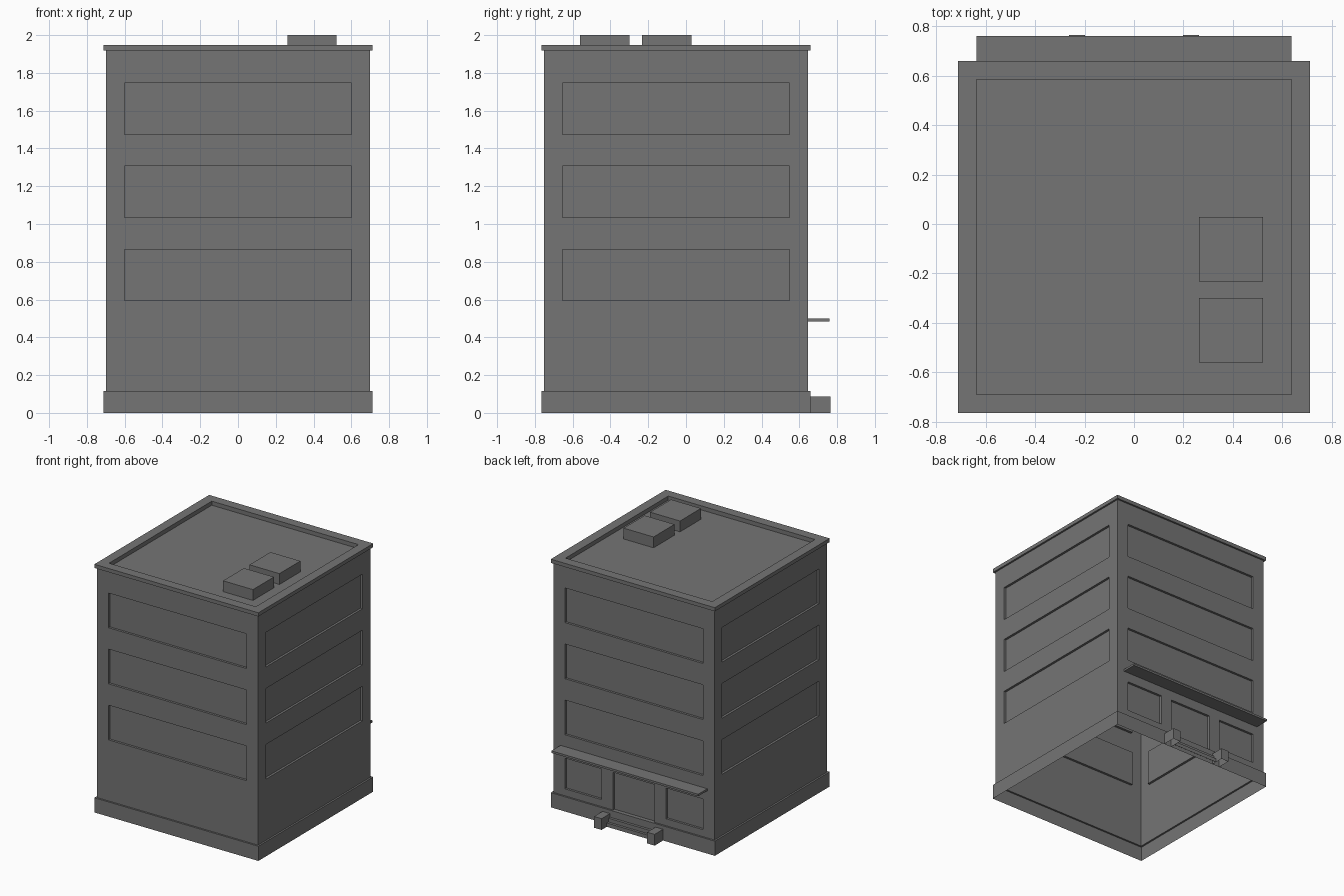
import bpy, bmesh
from mathutils import Matrix, Vector
from math import pi

if "Cube" in bpy.data.objects:
    bpy.data.objects.remove(bpy.data.objects["Cube"])

CY = -0.0525        # centre of the square tower in y
HALF = 0.698        # half width of the walls
RIM = 0.712         # half width of plinth and cornice
DEPTH = 0.018       # window recess
PLINTH, CORNICE, ROOF = 0.115, 1.918, 1.915

dark = bpy.data.materials.new("dark_grey")
dark.diffuse_color = (0.177, 0.177, 0.177, 1)
dark.use_nodes = True
dark.node_tree.nodes["Principled BSDF"].inputs["Base Color"].default_value = dark.diffuse_color


def finish(bm, name):
    me = bpy.data.meshes.new(name)
    bm.to_mesh(me)
    bm.free()
    me.materials.append(dark)
    ob = bpy.data.objects.new(name, me)
    bpy.context.collection.objects.link(ob)
    return ob


def box(name, x0, x1, y0, y1, z0, z1, open_bottom=False):
    bm = bmesh.new()
    bmesh.ops.create_cube(bm, size=1)
    for v in bm.verts:
        v.co = ((x0 + x1) / 2 + v.co.x * (x1 - x0),
                (y0 + y1) / 2 + v.co.y * (y1 - y0),
                (z0 + z1) / 2 + v.co.z * (z1 - z0))
    if open_bottom:
        bmesh.ops.delete(bm, geom=[f for f in bm.faces if f.normal.z < -0.5], context='FACES')
    return finish(bm, name)


def square_loft(name, profile, cap=False):
    """Loft square rings given as (half width, z), bottom to top."""
    bm = bmesh.new()
    rings = [[bm.verts.new((sx * h, CY + sy * h, z))
              for sx, sy in ((-1, -1), (1, -1), (1, 1), (-1, 1))] for h, z in profile]
    for a, b in zip(rings, rings[1:]):
        for i in range(4):
            j = (i + 1) % 4
            bm.faces.new((a[i], a[j], b[j], b[i]))
    if cap:
        bm.faces.new(rings[-1])
    return finish(bm, name)


def wall(name, angle, openings):
    """Thin wall with recessed panels; openings are (u0, u1, z0, z1)."""
    bm = bmesh.new()
    m = Matrix.Translation((0, CY, 0)) @ Matrix.Rotation(angle, 4, 'Z')

    def quad(*pts):
        bm.faces.new([bm.verts.new(m @ Vector((u, d - HALF, z))) for u, d, z in pts])

    us = sorted({-HALF, HALF, *(v for o in openings for v in o[:2])})
    zs = sorted({PLINTH, CORNICE, *(v for o in openings for v in o[2:])})
    for a, b in zip(us, us[1:]):
        for c, d in zip(zs, zs[1:]):
            u, z = (a + b) / 2, (c + d) / 2
            if not any(o[0] < u < o[1] and o[2] < z < o[3] for o in openings):
                quad((a, 0, c), (b, 0, c), (b, 0, d), (a, 0, d))
    for a, b, c, d in openings:
        rim = [(a, c), (b, c), (b, d), (a, d)]
        quad(*[(u, DEPTH, z) for u, z in rim])
        for (u, z), (p, q) in zip(rim, rim[1:] + rim[:1]):
            quad((u, 0, z), (p, 0, q), (p, DEPTH, q), (u, DEPTH, z))
    bmesh.ops.remove_doubles(bm, verts=bm.verts, dist=1e-5)
    bmesh.ops.dissolve_limit(bm, angle_limit=0.01, verts=bm.verts, edges=bm.edges)
    return finish(bm, name)


# Walls: three window bands on each side, shopfront and door at the back
bands = [(-0.6, 0.6, z, z + 0.272) for z in (0.594, 1.034, 1.474)]
ground = [(-0.6, -0.28, 0.17, 0.41), (0.28, 0.6, 0.17, 0.41), (-0.18, 0.18, PLINTH, 0.41)]
wall("front_wall", 0, bands)
wall("right_wall", pi / 2, bands)
wall("back_wall", pi, bands + ground)
wall("left_wall", -pi / 2, bands)

# Plinth and roof with parapet
square_loft("plinth", [(RIM, 0), (RIM, PLINTH), (HALF, PLINTH)])
square_loft("parapet_and_roof", [(HALF, CORNICE), (RIM, CORNICE), (RIM, 1.947),
                                 (0.637, 1.947), (0.637, ROOF)], cap=True)

# Rooftop units
for i, y in enumerate((-0.56, -0.232)):
    box(f"roof_unit_{i + 1}", 0.262, 0.522, y, y + 0.26, ROOF, 2.0)

# Entrance canopy, piers and steps
box("canopy", -0.637, 0.637, CY + HALF, 0.759, 0.485, 0.501)
for side, x in (("left", -0.263), ("right", 0.198)):
    box(f"{side}_step_pier", x, x + 0.065, CY + RIM, 0.7645, 0, 0.088, True)
box("lower_step", -0.198, 0.198, CY + RIM, 0.70, 0, 0.03, True)
box("upper_step", -0.198, 0.198, CY + RIM, 0.68, 0.03, 0.06, True)
